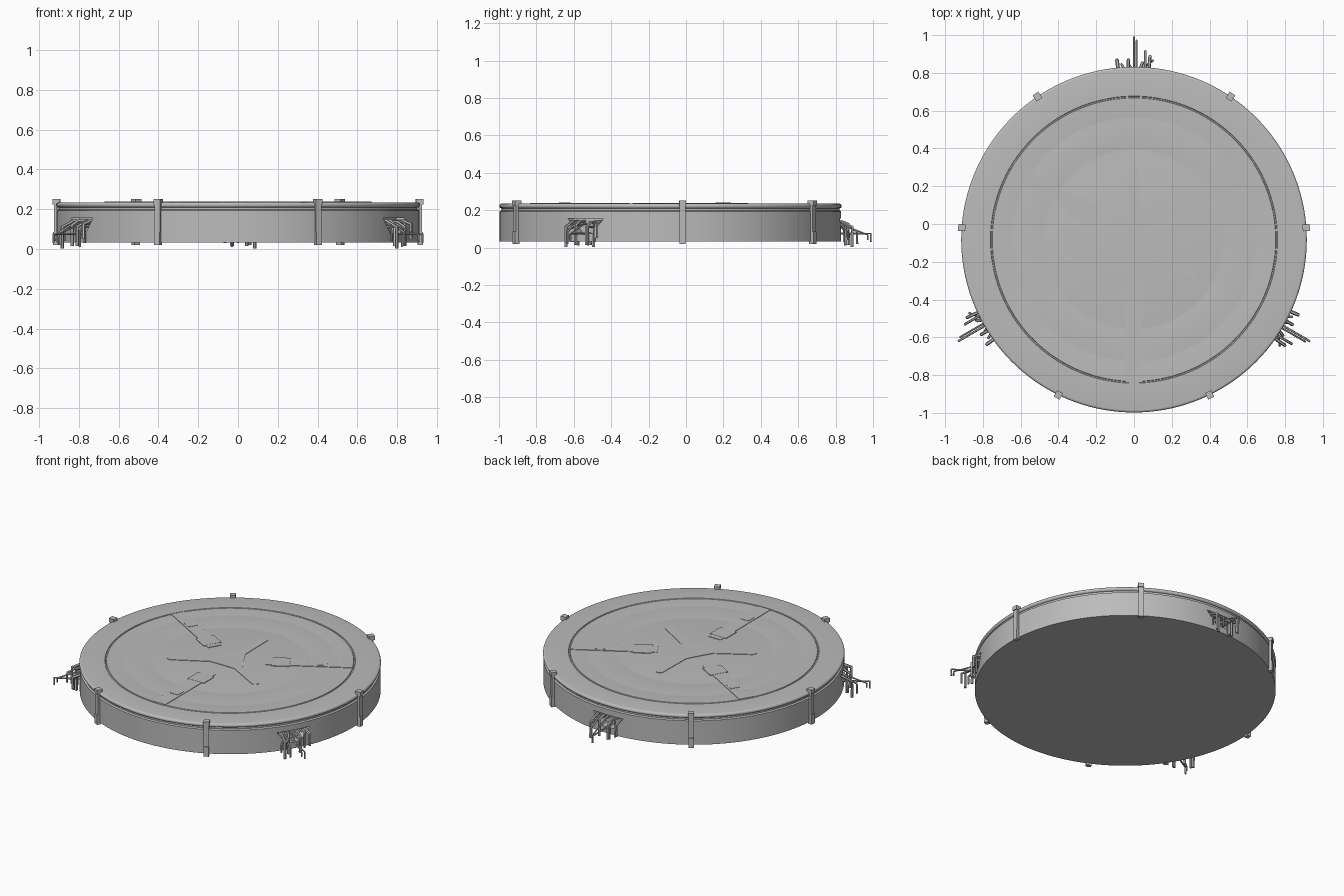
import bpy, bmesh
from math import sin, cos, pi, radians
from mathutils import Matrix, Vector

cube = bpy.data.objects.get("Cube")
if cube:
    bpy.data.objects.remove(cube, do_unlink=True)

CENTRE = Vector((0, -0.083, 0))
R = 0.915
TOP = 0.235

grey = bpy.data.materials.new("plain grey")
grey.use_nodes = True
GREY = (0.5, 0.5, 0.5, 1)
grey.diffuse_color = GREY
grey.node_tree.nodes["Principled BSDF"].inputs["Base Color"].default_value = GREY


def finish(bm, name, smooth=False, angle=0):
    """Turn a bmesh into an object turned about the disc axis."""
    bmesh.ops.recalc_face_normals(bm, faces=bm.faces)
    mesh = bpy.data.meshes.new(name)
    bm.to_mesh(mesh)
    bm.free()
    mesh.materials.append(grey)
    obj = bpy.data.objects.new(name, mesh)
    bpy.context.collection.objects.link(obj)
    obj.matrix_world = Matrix.Translation(CENTRE) @ Matrix.Rotation(radians(angle), 4, 'Z')
    if smooth:
        smooth_edges(obj)
    return obj


def smooth_edges(obj):
    bpy.ops.object.select_all(action='DESELECT')
    obj.select_set(True)
    bpy.context.view_layer.objects.active = obj
    bpy.ops.object.shade_smooth_by_angle(angle=radians(35))


def lathe(name, profile, steps=144):
    bm = bmesh.new()
    verts = [bm.verts.new((r, 0, z)) for r, z in profile]
    edges = [bm.edges.new(pair) for pair in zip(verts, verts[1:])]
    bmesh.ops.spin(bm, geom=verts + edges, cent=(0, 0, 0), axis=(0, 0, 1),
                   angle=2 * pi, steps=steps)
    bmesh.ops.remove_doubles(bm, verts=bm.verts, dist=1e-5)
    return finish(bm, name)


def add_box(bm, lo, hi):
    lo, hi = Vector(lo), Vector(hi)
    size = Matrix.Diagonal((*(hi - lo), 1))
    bmesh.ops.create_cube(bm, size=1, matrix=Matrix.Translation((lo + hi) / 2) @ size)


def prism(name, outline, offset, angle=0):
    bm = bmesh.new()
    face = bm.faces.new([bm.verts.new(p) for p in outline])
    new = bmesh.ops.extrude_face_region(bm, geom=[face])["geom"]
    bmesh.ops.translate(bm, vec=offset, verts=[v for v in new if isinstance(v, bmesh.types.BMVert)])
    return finish(bm, name, angle=angle)


# Drum body with groove under a rounded lip
lip = [(R - 0.013 + 0.013 * cos(a), 0.222 + 0.013 * sin(a))
       for a in (radians(d) for d in range(-90, 91, 20))]
body = lathe("drum_body", [(0, 0.033), (R - 0.002, 0.033), (R - 0.002, 0.193),
                           (R - 0.012, 0.198), (R - 0.012, 0.209)] + lip
             + [(0.76, TOP), (0.758, TOP - 0.004), (0.752, TOP - 0.004), (0.75, TOP),
                (0.655, TOP), (0.645, TOP - 0.001), (0.635, TOP),
                (0.485, TOP), (0.475, TOP - 0.001), (0.465, TOP), (0, TOP)])

# Tapered outlet recesses in the wall
for angle in (0, 120, 240):
    y = R - 0.06
    cutter = prism("outlet_cutter", [(-0.11, y, 0.155), (0.11, y, 0.155),
                                     (0.045, y, 0.075), (-0.045, y, 0.075)], (0, 0.2, 0), angle)
    cutter.hide_render = True
    cutter.hide_set(True)
    cut = body.modifiers.new("outlet", 'BOOLEAN')
    cut.operation = 'DIFFERENCE'
    cut.object = cutter
bpy.context.view_layer.update()
bpy.context.view_layer.objects.active = body
for name in [m.name for m in body.modifiers]:
    bpy.ops.object.modifier_apply(modifier=name)
for obj in [o for o in bpy.data.objects if o.name.startswith("outlet_cutter")]:
    bpy.data.objects.remove(obj, do_unlink=True)
smooth_edges(body)

# Pipes: side position, sideways drift, start height, reach past wall, elbow height, end height, radius
PIPES = [(-0.085, -0.005, 0.140, 0.045, 0.125, 0.050, 0.010),
         (-0.055, -0.010, 0.140, 0.020, 0.130, 0.030, 0.007),
         (-0.030, 0.000, 0.135, 0.045, 0.110, 0.015, 0.009),
         (-0.015, -0.015, 0.110, 0.025, 0.090, 0.010, 0.006),
         (0.000, 0.000, 0.075, 0.162, 0.075, 0.030, 0.006),
         (0.014, 0.000, 0.125, 0.145, 0.068, 0.040, 0.005),
         (0.035, 0.010, 0.140, 0.030, 0.120, 0.015, 0.009),
         (0.060, 0.000, 0.135, 0.090, 0.085, 0.020, 0.007),
         (0.080, 0.005, 0.140, 0.065, 0.110, 0.004, 0.009),
         (0.050, 0.050, 0.120, 0.040, 0.090, 0.040, 0.006)]


def pipe_bundle(angle):
    curve = bpy.data.curves.new("pipe_path", 'CURVE')
    curve.dimensions = '3D'
    curve.bevel_depth = 1
    curve.bevel_resolution = 1
    curve.use_fill_caps = True
    for x, drift, z, reach, elbow, end, radius in PIPES:
        path = [(x, R - 0.06, z), (x, R - 0.005, z), (x + drift, R + reach - radius, elbow),
                (x + drift, R + reach - radius, end)]
        spline = curve.splines.new('POLY')
        spline.points.add(len(path) - 1)
        for point, co in zip(spline.points, path):
            point.co = (*co, 1)
            point.radius = radius
    temp = bpy.data.objects.new("pipe_path", curve)
    bpy.context.collection.objects.link(temp)
    bpy.context.view_layer.update()
    mesh = temp.to_mesh()
    bm = bmesh.new()
    bm.from_mesh(mesh)
    temp.to_mesh_clear()
    bpy.data.objects.remove(temp, do_unlink=True)
    finish(bm, "pipe_bundle", True, angle)


def clip(angle):
    """Strap down the wall that hooks over the lip, with a thicker foot."""
    w = 0.016
    bm = bmesh.new()
    add_box(bm, (-w, R - 0.004, 0.03), (w, R + 0.012, 0.245))
    add_box(bm, (-w - 0.002, R - 0.02, 0.225), (w + 0.002, R + 0.018, 0.252))
    add_box(bm, (-w, R - 0.01, 0.02), (w, R + 0.017, 0.085))
    finish(bm, "rim_clip", angle=angle)


def top_plate(name, near, far, width, height, angle):
    bm = bmesh.new()
    add_box(bm, (-width / 2, near, TOP - 0.002), (width / 2, far, TOP + height))
    finish(bm, name, angle=angle)


for turn in (0, 120, 240):
    pipe_bundle(turn)
    clip(turn - 34)
    clip(turn + 34)
    # Raised radial plates on the lid
    top_plate("radial_plate", 0.22, 0.75, 0.09, 0.003, turn + 60)
    top_plate("inner_pad", 0.255, 0.365, 0.12, 0.004, turn + 60)
    top_plate("outer_pad", 0.535, 0.595, 0.06, 0.005, turn + 60)

# Three-armed spider plate at the middle of the lid
spider = []
for turn in (0, 120, 240):
    arm = [(0.055, 0.07), (0.028, 0.12), (0.024, 0.36)]
    tip = [(0.024 * cos(a), 0.36 + 0.024 * sin(a)) for a in (pi / 4, pi / 2, 3 * pi / 4)]
    half = arm + tip + [(-x, y) for x, y in reversed(arm)]
    turned = Matrix.Rotation(radians(turn), 3, 'Z')
    spider += [turned @ Vector((x, y, TOP - 0.002)) for x, y in half]
prism("spider_plate", spider, (0, 0, 0.005))
